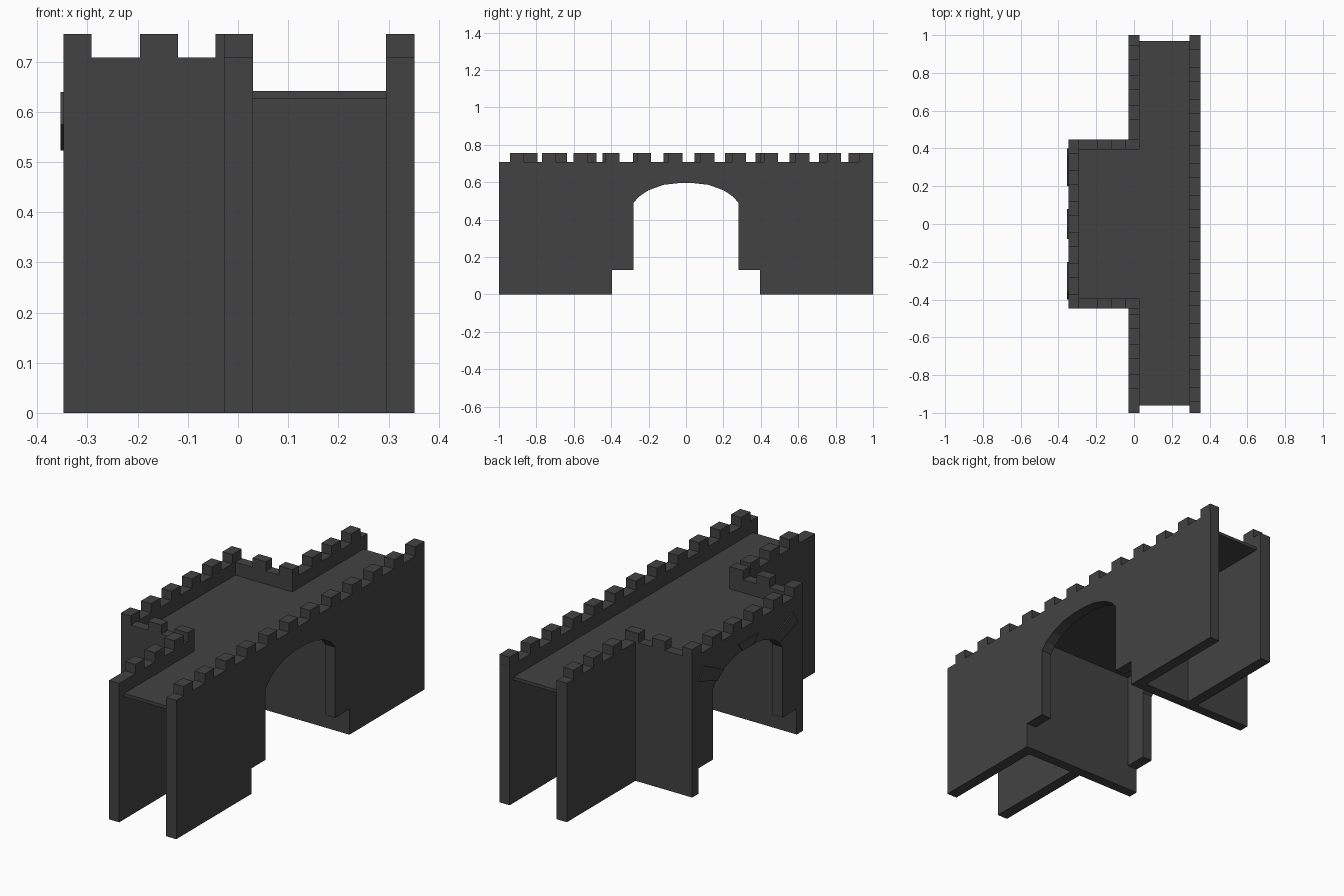
import bpy, bmesh

old = bpy.data.objects.get("Cube")
if old:
    bpy.data.objects.remove(old, do_unlink=True)

stone = bpy.data.materials.new("dark_stone")
stone.use_nodes = True
colour = (0.055, 0.055, 0.055, 1)
stone.diffuse_color = colour
stone.node_tree.nodes["Principled BSDF"].inputs["Base Color"].default_value = colour

WALL_TOP, MERLON_TOP, DECK_TOP = 0.708, 0.755, 0.642
MERLON = 0.075


def finish(name, bm):
    bmesh.ops.recalc_face_normals(bm, faces=bm.faces)
    mesh = bpy.data.meshes.new(name)
    bm.to_mesh(mesh)
    bm.free()
    mesh.materials.append(stone)
    obj = bpy.data.objects.new(name, mesh)
    bpy.context.collection.objects.link(obj)
    return obj


def add_box(bm, x0, x1, y0, y1, z0, z1):
    verts = bmesh.ops.create_cube(bm, size=1)["verts"]
    for v in verts:
        v.co.x = x1 if v.co.x > 0 else x0
        v.co.y = y1 if v.co.y > 0 else y0
        v.co.z = z1 if v.co.z > 0 else z0


def boxes(name, items):
    bm = bmesh.new()
    for item in items:
        add_box(bm, *item)
    return finish(name, bm)


def add_slab(bm, outline, x0, x1):
    """Extrude a (y, z) outline along x."""
    face = bm.faces.new([bm.verts.new((x0, y, z)) for y, z in outline])
    new = bmesh.ops.extrude_face_region(bm, geom=[face])["geom"]
    for v in new:
        if isinstance(v, bmesh.types.BMVert):
            v.co.x = x1


def arched_wall(name, x0, x1, half):
    # Stepped opening with a flattened arch
    right = [(half, 0), (0.395, 0), (0.395, 0.13), (0.28, 0.13), (0.28, 0.49),
             (0.25, 0.525), (0.2, 0.557), (0.12, 0.586), (0.04, 0.595)]
    left = [(-y, z) for y, z in reversed(right)]
    outline = [(half, WALL_TOP)] + right + left + [(-half, WALL_TOP)]
    bm = bmesh.new()
    add_slab(bm, outline, x0, x1)
    return finish(name, bm)


# Long outer wall and the shorter gatehouse wall
arched_wall("long_wall", 0.295, 0.352, 1.0)
arched_wall("gatehouse_wall", -0.348, -0.292, 0.447)

# Inner long wall, broken by the gatehouse
boxes("inner_wall_front", [(-0.028, 0.03, -1, -0.447, 0, WALL_TOP)])
boxes("inner_wall_back", [(-0.028, 0.03, 0.447, 1, 0, WALL_TOP)])

# Passage walls: full height beside the gatehouse, up to the deck beyond
for side, y0, y1 in (("front", -0.447, -0.395), ("back", 0.395, 0.447)):
    boxes("passage_wall_" + side, [(-0.292, 0.03, y0, y1, 0, WALL_TOP),
                                   (0.03, 0.295, y0, y1, 0, 0.626)])

# Walkway
boxes("walkway_deck", [(0.03, 0.295, -0.96, 0.968, 0.626, DECK_TOP),
                       (-0.292, 0.03, -0.395, 0.395, 0.626, DECK_TOP)])


# Battlements
def merlon_row(x0, x1, first, step, count):
    return [(x0, x1, first + i * step, first + i * step + MERLON,
             WALL_TOP, MERLON_TOP) for i in range(count)]


boxes("long_wall_merlons", merlon_row(0.295, 0.352, -0.94, 0.1695, 12))
boxes("inner_wall_merlons",
      merlon_row(-0.028, 0.03, -0.87, 0.158, 3)
      + merlon_row(-0.028, 0.03, 0.554, 0.158, 3))
boxes("gatehouse_merlons", merlon_row(-0.348, -0.292, -0.447, 0.1638, 6))
boxes("gatehouse_side_merlons",
      [(x, x + MERLON, y, y + 0.052, WALL_TOP, MERLON_TOP)
       for x in (-0.195, -0.045) for y in (-0.447, 0.395)])

# Thin radial arch stones on the gatehouse face
stone_shape = [(0.2, 0.56), (0.25, 0.523), (0.4, 0.575), (0.36, 0.64)]
keystone = [(-0.045, 0.597), (0.045, 0.597), (0.08, 0.64), (-0.08, 0.64)]
bm = bmesh.new()
for shape in (stone_shape, [(-y, z) for y, z in stone_shape], keystone):
    add_slab(bm, shape, -0.354, -0.347)
finish("arch_stones", bm)
